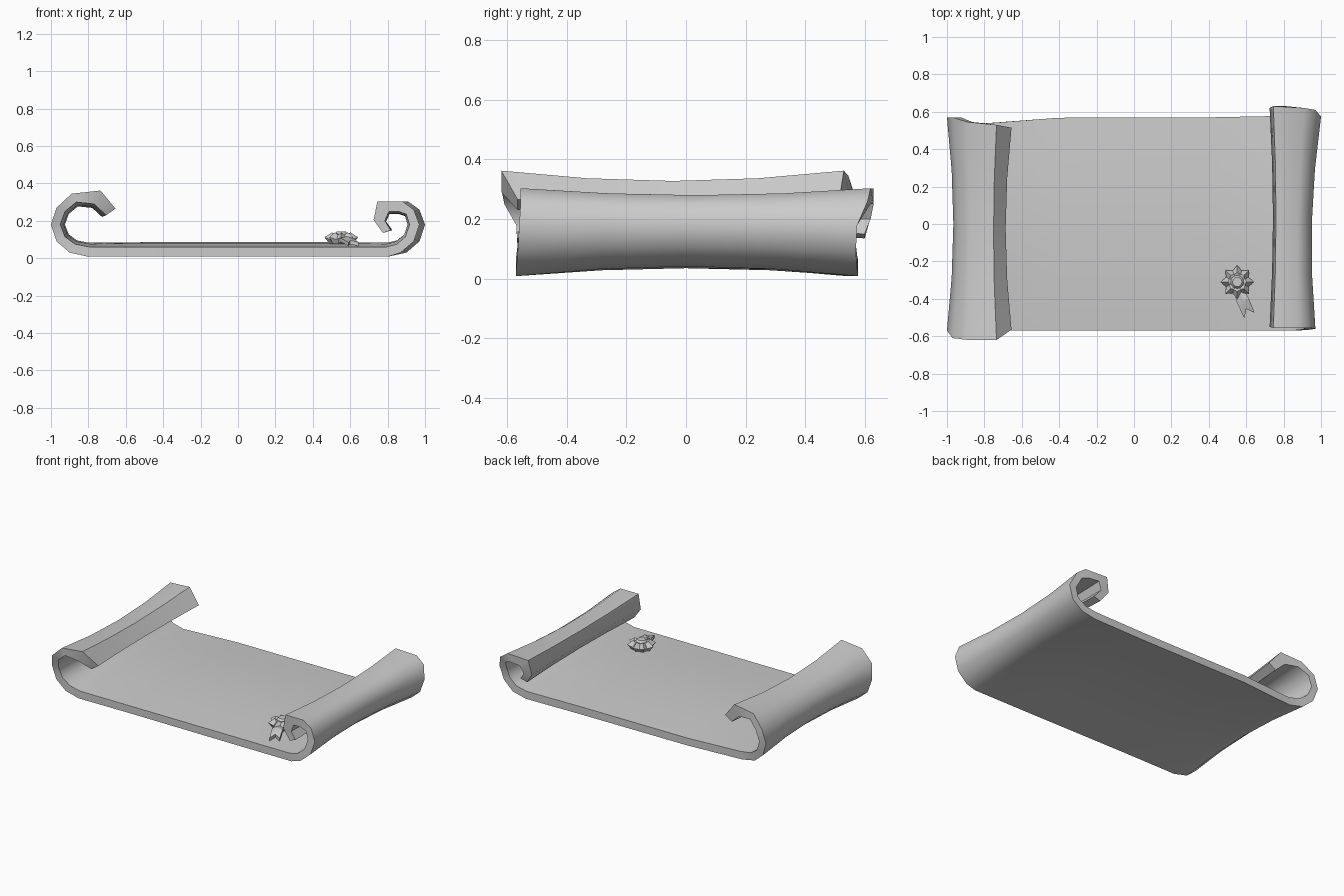
import bpy, bmesh, math
from mathutils import Vector

if "Cube" in bpy.data.objects:
    bpy.data.objects.remove(bpy.data.objects["Cube"])


def finish(bm, name, angle):
    bmesh.ops.recalc_face_normals(bm, faces=bm.faces)
    me = bpy.data.meshes.new(name)
    bm.to_mesh(me)
    bm.free()
    ob = bpy.data.objects.new(name, me)
    bpy.context.collection.objects.link(ob)
    bpy.ops.object.select_all(action='DESELECT')
    ob.select_set(True)
    bpy.context.view_layer.objects.active = ob
    bpy.ops.object.shade_smooth_by_angle(angle=math.radians(angle))
    return ob


# Curl profiles from free tip to flat sheet: outer x, z, inner x, z, front y, back y
LEFT = [
    (-.655, .265, -.705, .23, -.565, .515),
    (-.735, .362, -.77, .29, -.62, .53),
    (-.89, .345, -.865, .30, -.62, .545),
    (-.97, .27, -.925, .25, -.61, .57),
    (-1.0, .18, -.95, .18, -.57, .57),
    (-.97, .09, -.925, .115, -.565, .56),
    (-.90, .03, -.87, .075, -.565, .545),
    (-.80, .008, -.79, .06, -.57, .538)]
RIGHT = [
    (.775, .135, .825, .15, -.55, .60),
    (.725, .205, .785, .20, -.55, .62),
    (.745, .303, .81, .25, -.555, .63),
    (.91, .303, .885, .25, -.555, .62),
    (.97, .26, .93, .235, -.555, .61),
    (1.0, .18, .947, .18, -.56, .575),
    (.97, .09, .925, .115, -.565, .57),
    (.90, .03, .87, .075, -.57, .575),
    (.80, .008, .79, .06, -.57, .578)]
MIDDLE = [(-.4, .01, -.4, .06, -.57, .568), (.4, .008, .4, .06, -.57, .57)]

# Parchment: one thick strip, its rolls pinched toward mid-length
bm = bmesh.new()
columns = LEFT + MIDDLE + RIGHT[::-1]
grid = []
for ox, oz, ix, iz, y0, y1 in columns:
    row = []
    for t in (0, .25, .5, .75, 1):
        pinch = {0: 0, .25: .14, .5: .19}[min(t, 1 - t)]
        y = y0 + (y1 - y0) * t
        pair = []
        for x, z in ((ox, oz), (ix, iz)):
            if abs(x) > .5:
                cx = math.copysign(.82, x)
                # the right roll leans slightly outward at the back
                lean = -.03 * (1 - t) * max(0, min(1, (x - .8) / .1))
                pos = (x + (cx - x) * pinch + lean, y, z + (.18 - z) * pinch)
            else:
                pos = (x, y, z + pinch * .14)
            pair.append(bm.verts.new(pos))
        row.append(pair)
    grid.append(row)
n = len(grid)
for i in range(n - 1):
    for j in range(4):
        for s in (0, 1):
            bm.faces.new((grid[i][j][s], grid[i + 1][j][s],
                          grid[i + 1][j + 1][s], grid[i][j + 1][s]))
    for j in (0, 4):
        bm.faces.new((*grid[i][j], *grid[i + 1][j][::-1]))
for i in (0, n - 1):
    for j in range(4):
        bm.faces.new((*grid[i][j], *grid[i][j + 1][::-1]))
finish(bm, "parchment", 50)

# Seal: eight-pointed rosette with a raised button
bm = bmesh.new()
c = Vector((.552, -.31, 0))


def ring(r_tip, r_notch, z_tip, z_notch):
    out = []
    for k in range(16):
        a = math.pi / 8 * k + math.pi / 2
        r, z = (r_tip, z_tip) if k % 2 == 0 else (r_notch, z_notch)
        out.append(bm.verts.new(c + Vector((r * math.cos(a), r * math.sin(a), z))))
    return out


rings = [ring(.06, .05, .075, .075), ring(.09, .065, .112, .10),
         ring(.05, .045, .138, .125), ring(.035, .035, .128, .128),
         ring(.025, .025, .142, .142)]
for a, b in zip(rings, rings[1:]):
    for k in range(16):
        m = (k + 1) % 16
        bm.faces.new((a[k], a[m], b[m], b[k]))
bm.faces.new(rings[0])
bm.faces.new(rings[-1])
finish(bm, "rosette_seal", 30)

# Ribbon tail with a notched end
bm = bmesh.new()
path = [((.535, -.36), (.595, -.36), .10), ((.55, -.42), (.615, -.40), .108),
        ((.59, -.505), (.645, -.475), .085)]
layers = []
for dz in (0, -.02):
    pts = []
    for l, r, z in path:
        mid = ((l[0] + r[0]) / 2, (l[1] + r[1]) / 2)
        if z == .085:
            mid = (.60, -.455)
        pts.append([bm.verts.new((*p, z + dz + (.01 if p is mid else 0)))
                    for p in (l, mid, r)])
    layers.append(pts)
for p in layers:
    for i in range(2):
        for j in range(2):
            bm.faces.new((p[i][j], p[i + 1][j], p[i + 1][j + 1], p[i][j + 1]))
loop = [(0, 0), (1, 0), (2, 0), (2, 1), (2, 2), (1, 2), (0, 2), (0, 1)]
for a, b in zip(loop, loop[1:] + loop[:1]):
    u, d = layers
    bm.faces.new((u[a[0]][a[1]], u[b[0]][b[1]], d[b[0]][b[1]], d[a[0]][a[1]]))
finish(bm, "ribbon_tail", 30)
